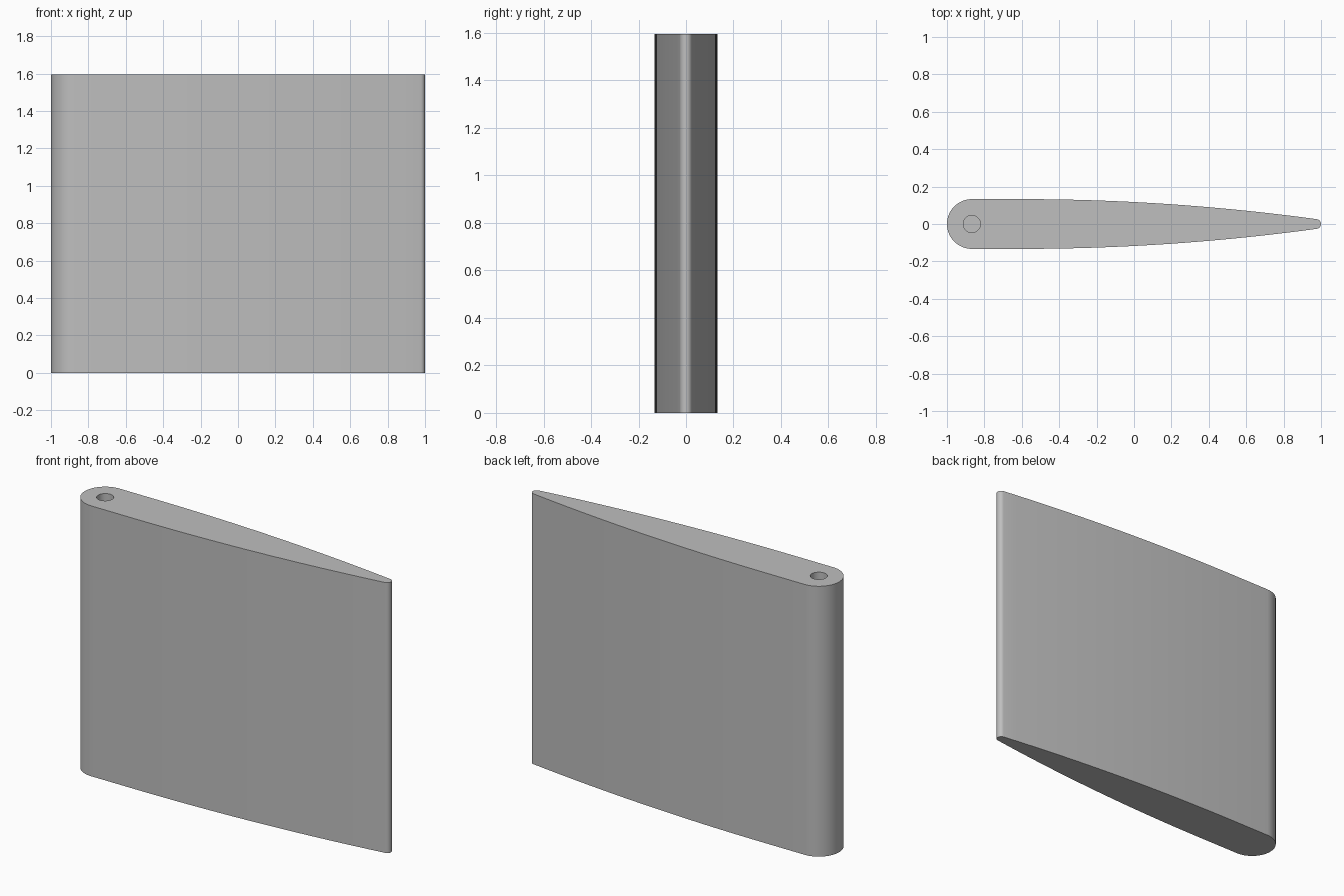
import bpy
import bmesh
from math import sin, cos, pi, radians

cube = bpy.data.objects.get("Cube")
if cube:
    bpy.data.objects.remove(cube, do_unlink=True)

HEIGHT = 1.595
NOSE_R, TAIL_R = 0.133, 0.026
NOSE_X, TAIL_X = -1 + NOSE_R, 1 - TAIL_R
TAPER_START = -0.6
HOLE_R, HOLE_DEPTH = 0.046, 0.3

grey = bpy.data.materials.new("plain grey")
grey.use_nodes = True
colour = (0.52, 0.52, 0.52, 1)
grey.diffuse_color = colour
grey.node_tree.nodes["Principled BSDF"].inputs["Base Color"].default_value = colour


def arc(cx, r, start, end, steps):
    angles = [radians(start + (end - start) * i / steps) for i in range(steps + 1)]
    return [(cx + r * cos(a), r * sin(a)) for a in angles]


def flank(steps=20):
    """Upper side: straight behind the nose, then a parabolic taper."""
    points = []
    tail_y = TAIL_R * sin(radians(82))
    end_x = TAIL_X + TAIL_R * cos(radians(82))
    for i in range(steps):
        t = i / steps
        x = TAPER_START + (end_x - TAPER_START) * t
        points.append((x, NOSE_R - (NOSE_R - tail_y) * t * t))
    return points


def extrude_profile(name, points, z, height):
    bm = bmesh.new()
    face = bm.faces.new([bm.verts.new((x, y, z)) for x, y in points])
    top = bmesh.ops.extrude_face_region(bm, geom=[face])["geom"]
    moved = [v for v in top if isinstance(v, bmesh.types.BMVert)]
    bmesh.ops.translate(bm, verts=moved, vec=(0, 0, height))
    bmesh.ops.recalc_face_normals(bm, faces=bm.faces)
    mesh = bpy.data.meshes.new(name)
    bm.to_mesh(mesh)
    bm.free()
    mesh.materials.append(grey)
    obj = bpy.data.objects.new(name, mesh)
    bpy.context.collection.objects.link(obj)
    return obj


# Blade with a round nose and a thin rounded tail
upper = flank()
lower = [(x, -y) for x, y in reversed(upper)]
outline = arc(NOSE_X, NOSE_R, 270, 90, 32) + upper + arc(TAIL_X, TAIL_R, 82, -82, 14) + lower
blade = extrude_profile("rudder_blade", outline, 0, HEIGHT)

# Blind pivot hole in the top of the nose
hole = arc(NOSE_X, HOLE_R, 0, 360, 32)[:-1]
cutter = extrude_profile("pivot_hole_cutter", hole, HEIGHT - HOLE_DEPTH, HOLE_DEPTH + 0.1)
cutter.hide_render = True
cut = blade.modifiers.new("pivot hole", "BOOLEAN")
cut.operation = "DIFFERENCE"
cut.solver = "EXACT"
cut.object = cutter

bpy.ops.object.select_all(action="DESELECT")
blade.select_set(True)
bpy.context.view_layer.objects.active = blade
bpy.ops.object.modifier_apply(modifier=cut.name)
bpy.data.objects.remove(cutter, do_unlink=True)
bpy.ops.object.shade_smooth_by_angle(angle=pi / 6)
